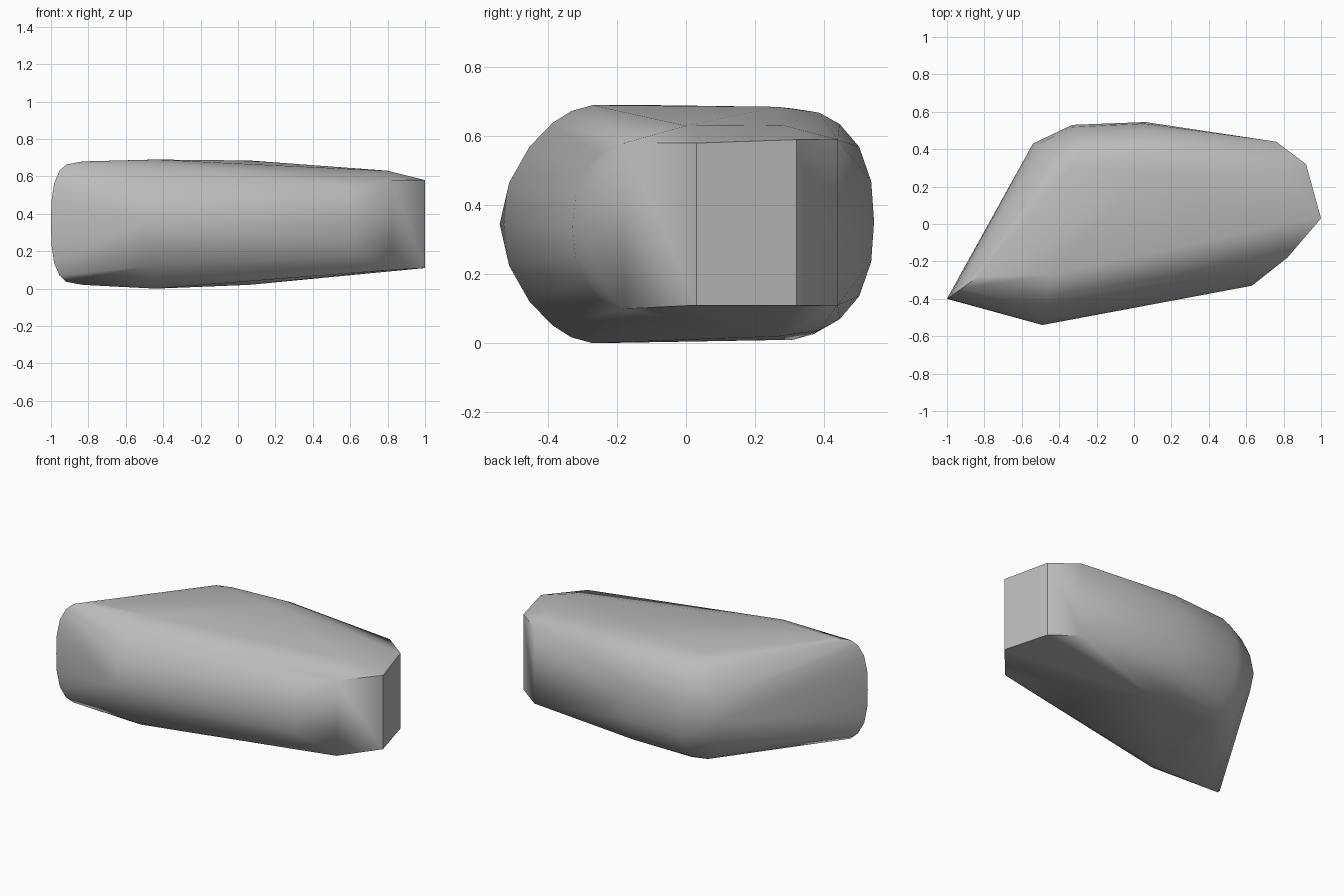
import bpy
import bmesh
import math

cube = bpy.data.objects.get("Cube")
if cube:
    bpy.data.objects.remove(cube, do_unlink=True)

# Plain grey stone
stone_grey = bpy.data.materials.new("stone grey")
stone_grey.use_nodes = True
colour = (0.5, 0.5, 0.5, 1)
stone_grey.diffuse_color = colour
stone_grey.node_tree.nodes["Principled BSDF"].inputs["Base Color"].default_value = colour

# Height fractions from the waist of the stone to its top or bottom
LEVELS = (0, 0.35, 0.65, 0.85, 0.95, 1)


def add_column(bm, x, y, inset_x, inset_y, power, low, high):
    """Add a rounded upright rib that leans inward at both ends."""
    middle, half = (low + high) / 2, (high - low) / 2
    for level in LEVELS:
        lean = 1 - (1 - level ** power) ** (1 / power)
        for side in (-1, 1):
            bm.verts.new((x + inset_x * lean, y + inset_y * lean,
                          middle + side * half * level))


# Corners around the outline: position, inset at the ends, roundness, bottom, top
columns = (
    (-1, -0.4, 0.17, 0.12, 3, 0.02, 0.68),
    (-0.49, -0.54, 0.05, 0.27, 1.7, 0, 0.69),
    (0.63, -0.33, -0.05, 0.16, 2, 0.09, 0.585),
    (0.82, -0.18, 0, 0, 1, 0.1, 0.58),
    (1, 0.03, 0, 0, 1, 0.11, 0.58),
    (0.92, 0.32, 0, 0, 1, 0.11, 0.59),
    (0.76, 0.44, 0, 0, 1, 0.11, 0.59),
    (0.06, 0.545, 0, -0.28, 2.5, 0.02, 0.685),
    (-0.33, 0.53, 0.05, -0.25, 2.2, 0.01, 0.68),
    (-0.54, 0.43, 0.2, -0.12, 1.8, 0.01, 0.68),
)
# Raised points of the top face
crown = ((0.8, 0, 0.63), (0.78, 0.28, 0.632), (-0.45, -0.1, 0.69))

bm = bmesh.new()
for column in columns:
    add_column(bm, *column)
for point in crown:
    bm.verts.new(point)

# Wrap the ribs in one closed skin
bmesh.ops.remove_doubles(bm, verts=bm.verts, dist=0.001)
hull = bmesh.ops.convex_hull(bm, input=bm.verts)
loose = {g for g in hull["geom_interior"] + hull["geom_unused"]
         if isinstance(g, bmesh.types.BMVert) and not g.link_faces}
bmesh.ops.delete(bm, geom=list(loose), context="VERTS")
bmesh.ops.dissolve_limit(bm, angle_limit=math.radians(1),
                         verts=bm.verts, edges=bm.edges)
bmesh.ops.recalc_face_normals(bm, faces=bm.faces)

mesh = bpy.data.meshes.new("stone")
bm.to_mesh(mesh)
bm.free()
mesh.materials.append(stone_grey)
stone = bpy.data.objects.new("stone", mesh)
bpy.context.collection.objects.link(stone)

# Soft curves, crisp edges at the cut end
bpy.ops.object.select_all(action="DESELECT")
stone.select_set(True)
bpy.context.view_layer.objects.active = stone
bpy.ops.object.shade_smooth_by_angle(angle=math.radians(35))
